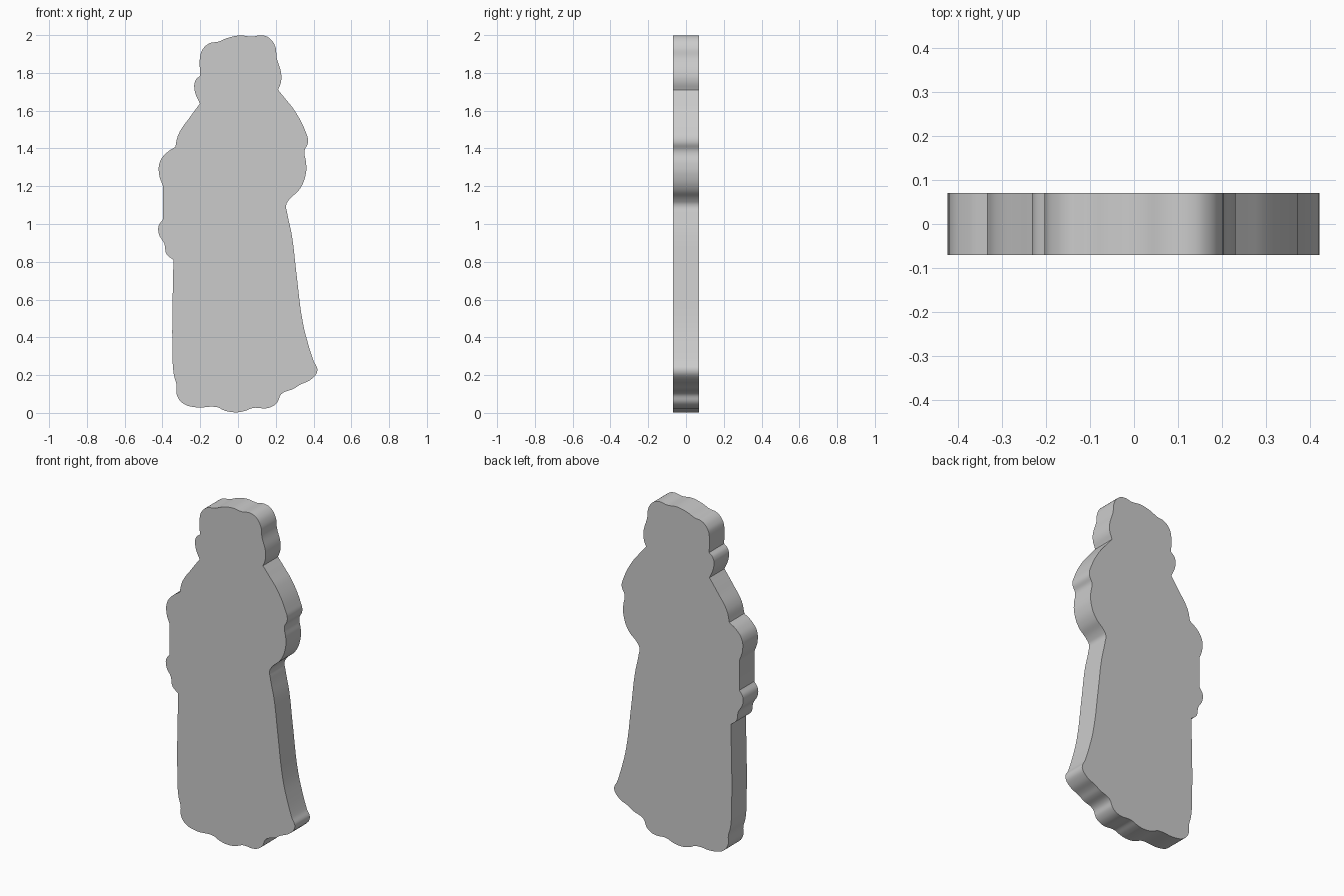
import bpy, bmesh, math

if "Cube" in bpy.data.objects:
    bpy.data.objects.remove(bpy.data.objects["Cube"])

HALF_DEPTH = 0.07

# Outline of the flat figure in x, z, counter-clockwise from the lowest point
hem_right = [(-.01, .003), (.035, .01), (.08, .026), (.16, .026), (.205, .052), (.23, .10),
             (.295, .128), (.325, .147), (.39, .18), (.42, .225), (.40, .275)]
side_right = [(.37, .37), (.343, .48), (.308, .75), (.285, .94), (.26, 1.06), (.255, 1.10),
              (.27, 1.128), (.327, 1.185), (.358, 1.26), (.361, 1.32), (.352, 1.385),
              (.371, 1.435), (.357, 1.49), (.30, 1.60), (.253, 1.66), (.212, 1.71)]
head = [(.228, 1.755), (.228, 1.80), (.205, 1.88), (.197, 1.94), (.165, 1.985),
        (.125, 1.999), (.075, 1.992), (.01, 1.998), (-.055, 1.985), (-.105, 1.965),
        (-.15, 1.957), (-.187, 1.925), (-.20, 1.89), (-.20, 1.785), (-.225, 1.76),
        (-.23, 1.71), (-.202, 1.637)]
side_left = [(-.255, 1.565), (-.315, 1.475), (-.332, 1.408), (-.38, 1.375), (-.413, 1.33),
             (-.418, 1.265), (-.397, 1.20), (-.397, 1.025), (-.42, .99), (-.418, .945),
             (-.39, .895), (-.378, .84), (-.342, .81)]
hem_left = [(-.347, .335), (-.34, .205), (-.325, .145), (-.325, .10), (-.295, .053),
            (-.227, .03), (-.11, .03), (-.07, .012)]
outline = hem_right + side_right + head + side_left + hem_left

# Points where the outline breaks sharply
corners = {(.212, 1.71), (-.20, 1.785), (-.202, 1.637), (-.332, 1.408),
           (-.397, 1.20), (-.397, 1.025), (-.342, .81)}

# Smooth filled profile with thickness
curve = bpy.data.curves.new("figure_outline", "CURVE")
curve.dimensions = "2D"
curve.fill_mode = "BOTH"
curve.extrude = HALF_DEPTH
curve.resolution_u = 6
spline = curve.splines.new("BEZIER")
spline.bezier_points.add(len(outline) - 1)
spline.use_cyclic_u = True
for point, (x, z) in zip(spline.bezier_points, outline):
    point.co = (x, z, 0)
    kind = "VECTOR" if (x, z) in corners else "AUTO"
    point.handle_left_type = point.handle_right_type = kind

figure = bpy.data.objects.new("figure_cutout", curve)
bpy.context.collection.objects.link(figure)
figure.rotation_euler.x = math.pi / 2
bpy.context.view_layer.objects.active = figure
figure.select_set(True)
bpy.ops.object.convert(target="MESH")
bpy.ops.object.transform_apply(location=False, rotation=True, scale=False)

# Weld the caps to the rim
bm = bmesh.new()
bm.from_mesh(figure.data)
bmesh.ops.remove_doubles(bm, verts=bm.verts, dist=0.0005)
bmesh.ops.recalc_face_normals(bm, faces=bm.faces)
bm.to_mesh(figure.data)
bm.free()
bpy.ops.object.shade_smooth_by_angle(angle=math.radians(35))
